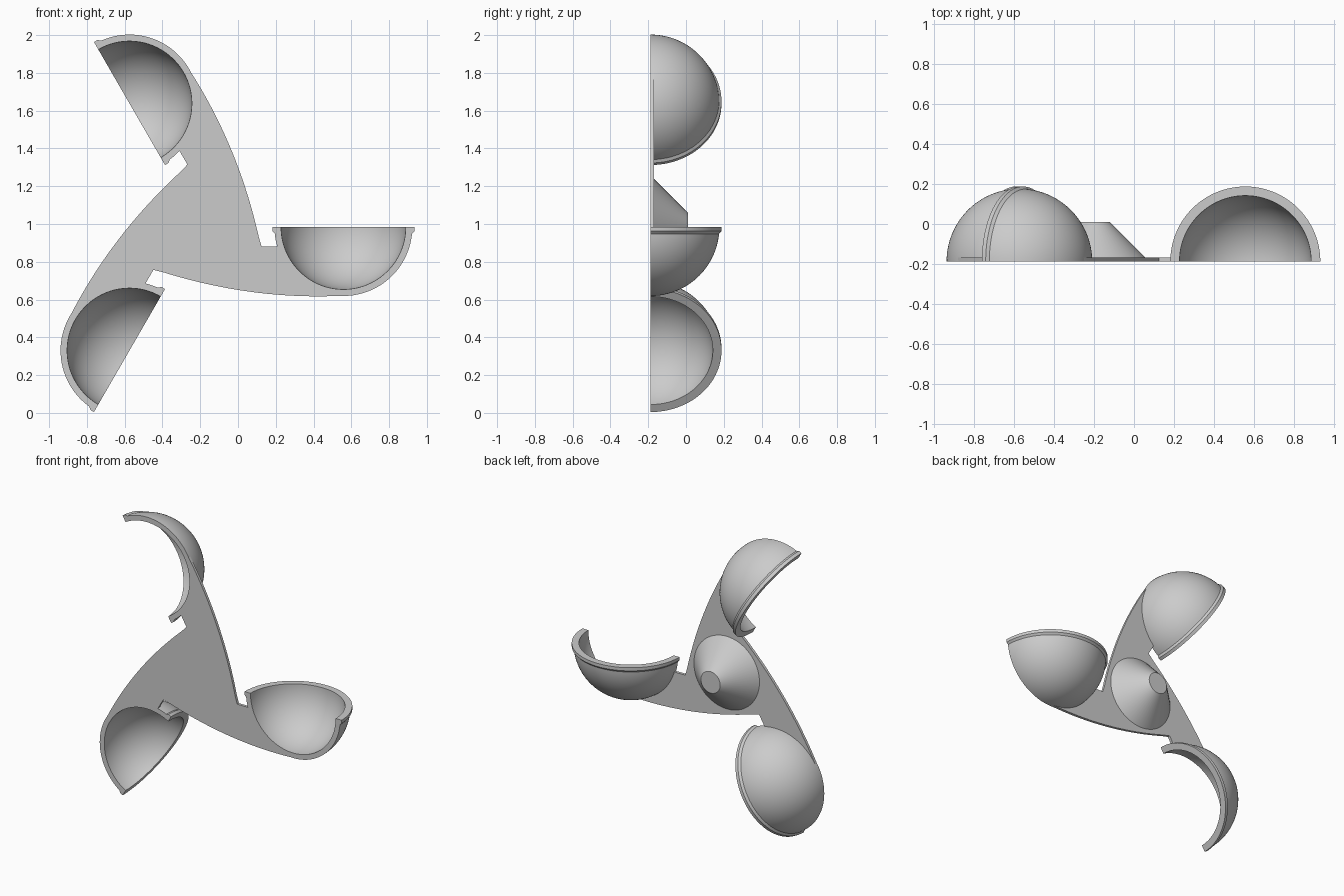
import bpy, bmesh
from math import sin, cos, pi, radians
from mathutils import Matrix, Vector

old = bpy.data.objects.get("Cube")
if old:
    bpy.data.objects.remove(old, do_unlink=True)

HUB = Vector((-0.197, 0, 0.984))   # centre of the three-fold symmetry
FRONT = -0.188                     # flat cut face
ARM = 0.755                        # hub to cup centre
INNER, OUTER, LIP = 0.33, 0.365, 0.376

grey = bpy.data.materials.new("grey plastic")
grey.use_nodes = True
COLOUR = (0.6, 0.6, 0.6, 1)
grey.diffuse_color = COLOUR
grey.node_tree.nodes["Principled BSDF"].inputs["Base Color"].default_value = COLOUR


def finish(name, bm, smooth=True):
    bmesh.ops.remove_doubles(bm, verts=bm.verts, dist=1e-5)
    bmesh.ops.recalc_face_normals(bm, faces=bm.faces)
    mesh = bpy.data.meshes.new(name)
    bm.to_mesh(mesh)
    bm.free()
    mesh.materials.append(grey)
    ob = bpy.data.objects.new(name, mesh)
    bpy.context.collection.objects.link(ob)
    if smooth:
        bpy.ops.object.select_all(action='DESELECT')
        ob.select_set(True)
        bpy.context.view_layer.objects.active = ob
        bpy.ops.object.shade_smooth_by_angle(angle=radians(30))
    return ob


def turn(k):
    return Matrix.Rotation(-k * 2 * pi / 3, 4, 'Y')


def build_cup(name, k):
    # lathe the wall section half a turn, closing both ends with the section
    n = 32
    quarter = [i * pi / 2 / n for i in range(n + 1)]
    section = [(INNER * sin(a), -INNER * cos(a)) for a in quarter]
    section += [(LIP, 0), (LIP, -0.022)]
    section += [(OUTER * sin(a), -OUTER * cos(a)) for a in reversed(quarter) if a < 1.51]
    bm = bmesh.new()
    verts = [bm.verts.new((r, 0, z)) for r, z in section]
    face = bm.faces.new(verts)
    geom = bmesh.ops.spin(bm, geom=[face], cent=(0, 0, 0), axis=(0, 0, 1),
                          angle=pi, steps=64, use_duplicate=False)
    del geom
    if not any(abs(f.calc_center_median().y) < 1e-6 and f.calc_center_median().x > 0
               for f in bm.faces):
        bm.faces.new(verts)
    place = Matrix.Translation(HUB) @ turn(k) @ Matrix.Translation((ARM, FRONT, 0))
    bm.transform(place)
    finish(name, bm)


def build_plate():
    # one arm outline: notch, around the cup, then the swept lower edge
    r = OUTER - 0.004
    arm = [(0.322, -0.104), (0.405, -0.104)]
    arm += [(ARM + r * cos(a), r * sin(a))
            for a in (radians(198 + 4 * i) for i in range(20))]
    for i in range(25):
        x = 0.74 - i * 0.98 / 25
        arm.append((x, -0.367 + 0.19 * (x - 0.62) ** 2))
    bm = bmesh.new()
    verts = []
    for k in (0, 2, 1):
        for x, z in arm:
            verts.append(bm.verts.new(HUB + turn(k) @ Vector((x, FRONT, z))))
    face = bm.faces.new(verts)
    top = bmesh.ops.extrude_face_region(bm, geom=[face], use_keep_orig=True)
    moved = [v for v in top["geom"] if isinstance(v, bmesh.types.BMVert)]
    bmesh.ops.translate(bm, verts=moved, vec=(0, 0.019, 0))
    finish("arm_plate", bm)


def build_hub():
    bm = bmesh.new()
    depth = 0.18
    bmesh.ops.create_cone(bm, cap_ends=True, segments=64, radius1=0.255,
                          radius2=0.075, depth=depth)
    bm.transform(Matrix.Translation(HUB + Vector((0, FRONT + 0.018 + depth / 2, 0)))
                 @ Matrix.Rotation(-pi / 2, 4, 'X'))
    finish("hub_cone", bm)


build_plate()
build_hub()
for k, name in enumerate(("right_cup", "upper_cup", "lower_cup")):
    build_cup(name, k)
